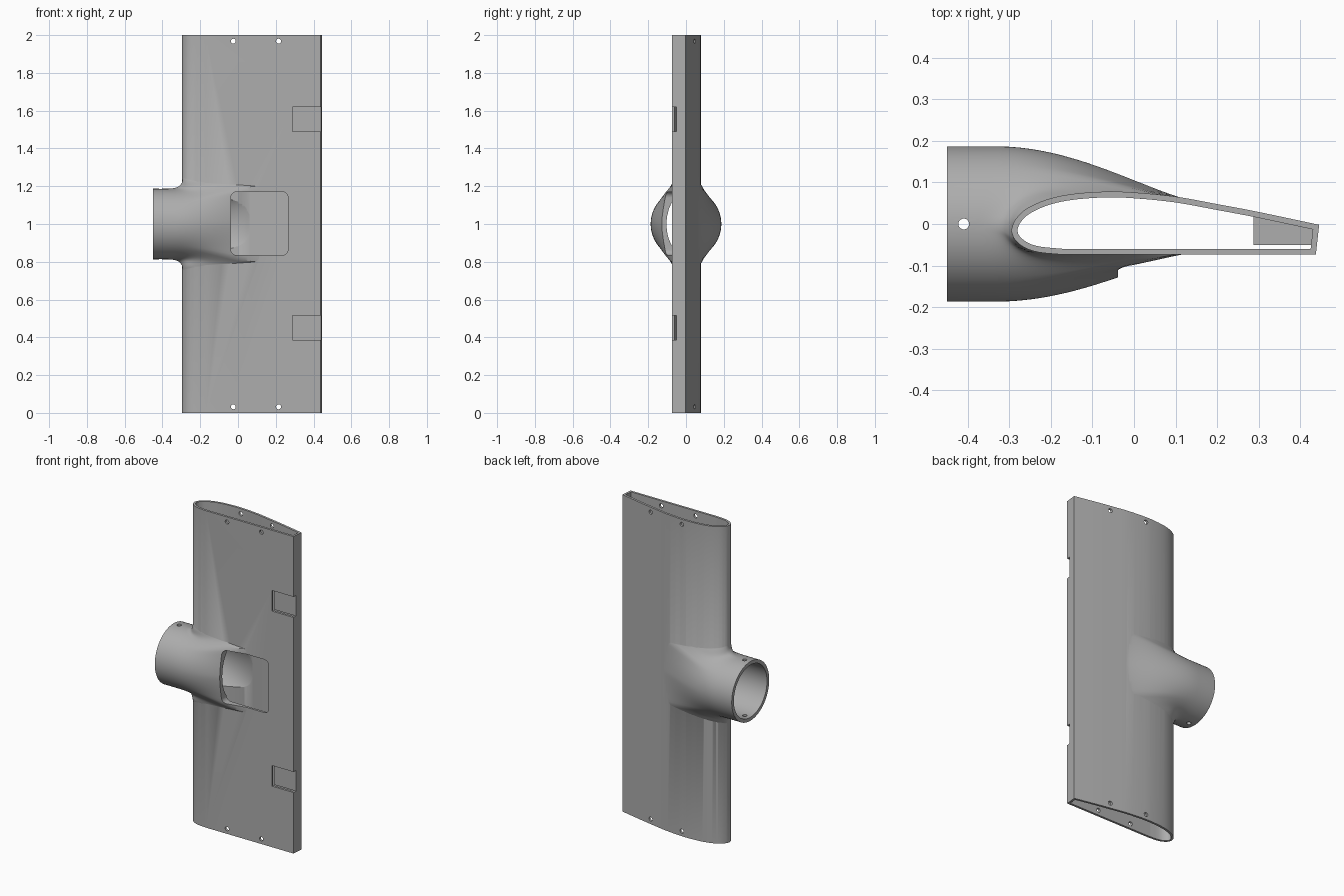
import bpy, bmesh, math
from mathutils import Vector
from mathutils.geometry import interpolate_bezier

cube = bpy.data.objects.get("Cube")
if cube:
    bpy.data.objects.remove(cube, do_unlink=True)

grey = bpy.data.materials.new("plain grey")
grey.use_nodes = True
grey.diffuse_color = (0.42, 0.42, 0.42, 1)
grey.node_tree.nodes["Principled BSDF"].inputs["Base Color"].default_value = (0.42, 0.42, 0.42, 1)


def loft(name, rings):
    """Closed solid through rings that all have the same point count."""
    bm = bmesh.new()
    rows = [[bm.verts.new(p) for p in ring] for ring in rings]
    n = len(rows[0])
    for a, b in zip(rows, rows[1:]):
        for i in range(n):
            j = (i + 1) % n
            bm.faces.new((a[i], a[j], b[j], b[i]))
    for row in (rows[0], rows[-1]):
        hub = bm.verts.new(sum((v.co for v in row), Vector()) / n)
        for i in range(n):
            bm.faces.new((row[i], row[(i + 1) % n], hub))
    bmesh.ops.recalc_face_normals(bm, faces=bm.faces)
    mesh = bpy.data.meshes.new(name)
    bm.to_mesh(mesh)
    bm.free()
    mesh.materials.append(grey)
    obj = bpy.data.objects.new(name, mesh)
    bpy.context.collection.objects.link(obj)
    return obj


def prism(name, outline, z0, z1):
    return loft(name, [[(x, y, z) for x, y in outline] for z in (z0, z1)])


def prism_y(name, outline, y0, y1):
    return loft(name, [[(x, y, z) for x, z in outline] for y in (y0, y1)])


def circle(cx, cy, r, n=24):
    return [(cx + r * math.cos(math.tau * i / n), cy + r * math.sin(math.tau * i / n)) for i in range(n)]


def box(x0, x1, y0, y1):
    return [(x0, y0), (x1, y0), (x1, y1), (x0, y1)]


def combine(target, tool, operation):
    mod = target.modifiers.new(operation, 'BOOLEAN')
    mod.operation, mod.solver, mod.object = operation, 'EXACT', tool
    bpy.context.view_layer.objects.active = target
    bpy.ops.object.modifier_apply(modifier=mod.name)
    bpy.data.objects.remove(tool, do_unlink=True)


def smooth_path(pts, steps=5):
    """Catmull-Rom curve through the points."""
    p = [Vector(q) for q in pts]
    p = [2 * p[0] - p[1]] + p + [2 * p[-1] - p[-2]]
    out = []
    for i in range(1, len(p) - 2):
        b, c = p[i], p[i + 1]
        out += interpolate_bezier(b, b + (c - p[i - 1]) / 6, c - (p[i + 2] - b) / 6, c, steps + 1)[:-1]
    return out + [p[-2]]


def inset(outline, d):
    out = []
    n = len(outline)
    for i, p in enumerate(outline):
        a = (p - outline[i - 1]).normalized()
        b = (outline[(i + 1) % n] - p).normalized()
        na, nb = Vector((-a.y, a.x)), Vector((-b.y, b.x))
        out.append(p + (na + nb) * d / (1 + na.dot(nb)))
    return out


def lerp(a, b, t):
    return a + (b - a) * t


# wing outline, from the trailing edge over the back to the flat front
NOSE = Vector((-.296, -.015))
back = smooth_path([(.446, -.002), (.3, .029), (.2, .048), (.1, .066), (0, .076), (-.07, .078),
                    (-.15, .072), (-.21, .059), (-.26, .036), (-.286, .01), NOSE])
front = smooth_path([NOSE, (-.288, -.036), (-.265, -.056), (-.23, -.068), (-.17, -.074)])
front.append(Vector((.438, -.074)))
outline = [Vector(p) for p in back + front[1:]]


def skin_y(x, side):
    path = back if side > 0 else front
    for a, b in zip(path, path[1:]):
        lo, hi = (a, b) if a.x < b.x else (b, a)
        if lo.x <= x <= hi.x:
            return lerp(lo.y, hi.y, (x - lo.x) / (hi.x - lo.x))
    return NOSE.y


# socket fairing: each line runs along the tube, then flows out onto the wing
def fairing_line(angle):
    c, s = math.cos(angle), math.sin(angle)
    side, up = (1 if c > 0 else -1), (1 if s > 0 else -1)
    phi = math.degrees(math.atan2(abs(s), abs(c)))
    w = max(0, (phi - 42) / 48)
    x = lerp(.13, -.291, math.sin(w * math.pi / 2))
    z = up * (.2 * min(1, math.tan(math.radians(min(phi, 42))) / math.tan(math.radians(42))) + .052 * w)
    y = skin_y(x, side)
    y -= side * .003 * (1 - w)
    end = Vector((x, y, 1 + z))
    start = Vector((lerp(-.33, -.38, w), .187 * c, 1 + .187 * s))
    flare = max(0, 1 - phi / 60)
    h1 = start + Vector((lerp(.18, .065, w), 0, 0))
    h2 = end + Vector((lerp(-.12, 0, w), side * (.012 * (1 - w) + .022 * flare), -up * .045 * w))
    return [Vector((-.45, start.y, start.z))] + interpolate_bezier(start, h1, h2, end, 20)


N = 96
lines = [fairing_line(math.tau * (i + .5) / N) for i in range(N)]
socket = loft("socket", list(zip(*lines)))

# hollow wing joined to the socket
wing = prism("wing_with_socket", outline, 0, 2)
combine(wing, socket, 'UNION')
combine(wing, prism("cavity", inset(outline, .014), -.1, 2.1), 'DIFFERENCE')

# tapering bore from the socket mouth into the cavity
bore_path = smooth_path([(-.47, .165), (-.33, .165), (-.2, .151), (-.08, .118), (.02, .08), (.06, .06)], 4)
bore = loft("bore", [[(x, y, 1 + z) for y, z in [(p * r / .165, q) for p, q in circle(0, 0, .165, 64)]]
                     for x, r in bore_path])
combine(wing, bore, 'DIFFERENCE')

# rounded access window in the front
corners = [(.235, 1.14, 0), (-.008, 1.14, 1), (-.008, .865, 2), (.235, .865, 3)]
window = [(x + .03 * math.cos(a), z + .03 * math.sin(a)) for x, z, q in corners
          for a in [math.pi / 2 * (q + k / 6) for k in range(7)]]
combine(wing, prism_y("window", window, -.3, -.02), 'DIFFERENCE')

# hinge recesses with backing blocks
for z0, z1 in ((.385, .515), (1.49, 1.62)):
    combine(wing, prism("recess", box(.288, .5, -.1, -.05), z0, z1), 'DIFFERENCE')
    block = [(.288, -.05), (.434, -.05), (.434, -.006), (.288, .025)]
    combine(wing, prism("block", block, z0, z1), 'UNION')

# screw holes through the wing ends and the socket
for x in (-.025, .215):
    for z in (.032, 1.968):
        combine(wing, prism_y("screw", circle(x, z, .013), -.2, .2), 'DIFFERENCE')
combine(wing, prism("pin", circle(-.41, 0, .013), .7, 1.3), 'DIFFERENCE')

bpy.ops.object.select_all(action='DESELECT')
wing.select_set(True)
bpy.context.view_layer.objects.active = wing
bpy.ops.object.shade_smooth_by_angle(angle=math.radians(30))
